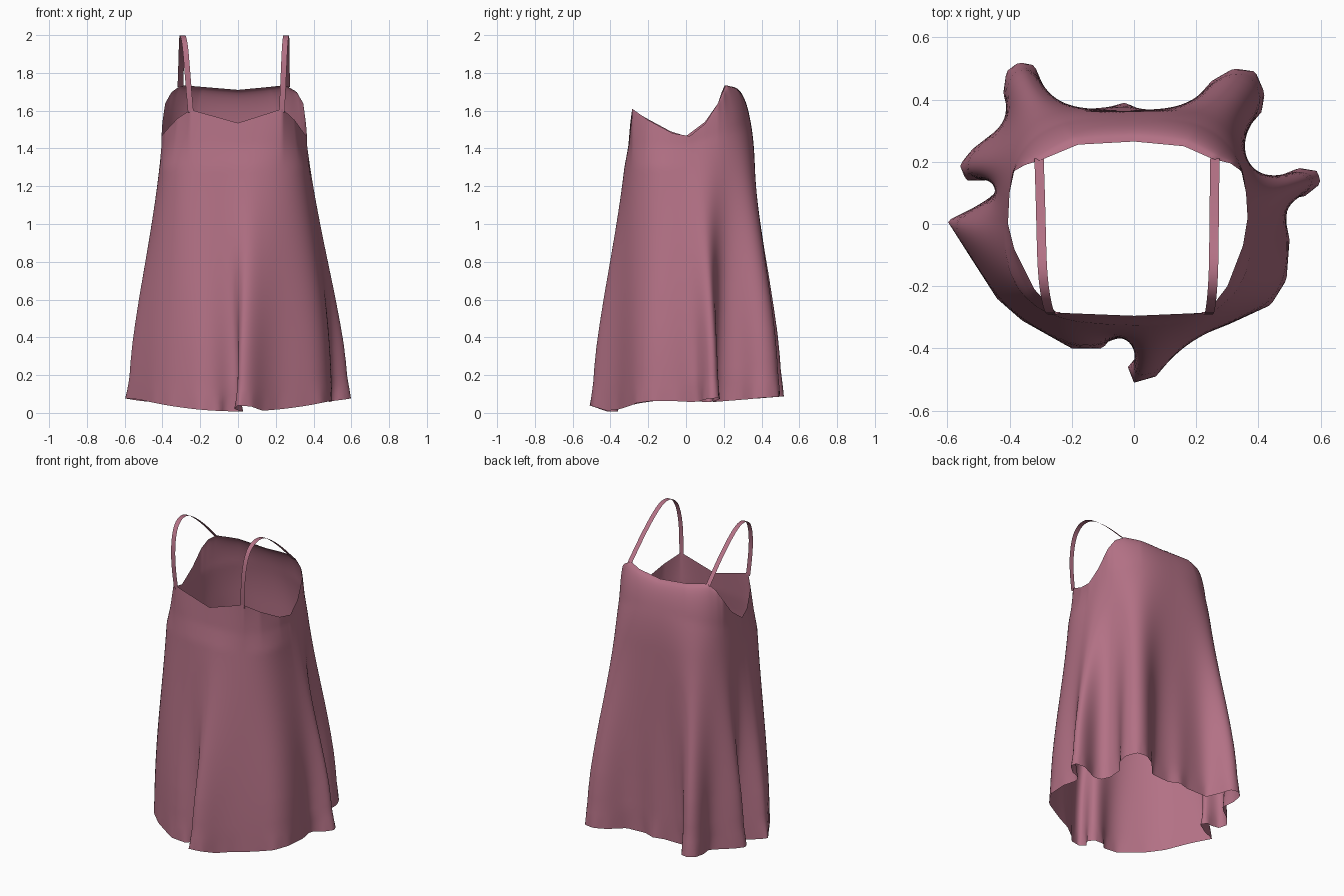
import bpy
import math
from mathutils import Vector

COLUMNS, ROWS = 240, 50
CHEST_Z = 1.3
CENTRE = Vector((-0.02, 0.0))

cube = bpy.data.objects.get("Cube")
if cube:
    bpy.data.objects.remove(cube, do_unlink=True)

# Cloth colour
cloth = bpy.data.materials.new("dusty_rose_cloth")
cloth.use_nodes = True
rose = (0.45, 0.165, 0.235, 1.0)
cloth.diffuse_color = rose
shader = next(n for n in cloth.node_tree.nodes if n.type == "BSDF_PRINCIPLED")
shader.inputs["Base Color"].default_value = rose
shader.inputs["Roughness"].default_value = 0.8


def make_object(name, verts, faces):
    """Create a smooth shaded cloth sheet."""
    mesh = bpy.data.meshes.new(name)
    mesh.from_pydata([tuple(v) for v in verts], [], faces)
    mesh.materials.append(cloth)
    for polygon in mesh.polygons:
        polygon.use_smooth = True
    obj = bpy.data.objects.new(name, mesh)
    bpy.context.scene.collection.objects.link(obj)
    return obj


def resample(points, count):
    """Spread points evenly along a closed outline."""
    pairs = list(zip(points, points[1:] + points[:1]))
    step = sum((b - a).length for a, b in pairs) / count
    result, travelled = [], 0.0
    for a, b in pairs:
        length = (b - a).length
        while len(result) < count and len(result) * step < travelled + length:
            result.append(a.lerp(b, (len(result) * step - travelled) / length))
        travelled += length
    while len(result) < count:
        result.append(points[0].copy())
    return result


def relax(points, times):
    """Soften the folds of a closed outline."""
    for _ in range(times):
        points = [p * 0.5 + (points[i - 1] + points[(i + 1) % len(points)]) * 0.25
                  for i, p in enumerate(points)]
    return points


def angle_of(point):
    return math.atan2(point[1] - CENTRE.y, point[0] - CENTRE.x)


# Folded hem outline, in hundredths, counterclockwise from the front fold
hem_outline = [
    (0, -51), (7, -49), (13, -42), (21, -36), (31, -32), (44, -26), (49, -18),
    (50, -5), (48, 5), (50, 8), (55, 9), (60, 13), (59, 17), (53, 18), (43, 14),
    (38, 15), (35, 20), (35, 29), (41, 36), (42, 42), (39, 49), (32, 50),
    (25, 46), (17, 37), (4, 36), (-3, 39), (-10, 37), (-25, 37), (-29, 44),
    (-32, 51), (-37, 52), (-41, 49), (-42, 42), (-40, 34), (-43, 31), (-52, 24),
    (-56, 19), (-54, 14), (-48, 14), (-44, 15), (-41, 12), (-50, 6), (-60, 1),
    (-53, -10), (-44, -24), (-36, -31), (-20, -40), (-10, -40), (-7, -36),
    (0, -36), (3, -40), (-2, -46)]
hem = resample([Vector(p) / 100 for p in hem_outline], COLUMNS)

# Neckline, armholes and back edge
rim = [Vector(p) for p in (
    (0, -.295, 1.535), (.235, -.285, 1.61), (.3, -.2, 1.55), (.35, -.07, 1.48),
    (.365, .02, 1.465), (.36, .1, 1.53), (.345, .17, 1.64), (.31, .195, 1.7),
    (.25, .21, 1.735), (.16, .25, 1.725), (0, .265, 1.71), (-.18, .255, 1.725),
    (-.3, .205, 1.735), (-.35, .19, 1.7), (-.385, .17, 1.64), (-.4, .1, 1.54),
    (-.405, 0, 1.465), (-.385, -.08, 1.49), (-.32, -.21, 1.56),
    (-.25, -.285, 1.605))]


def rim_at(angle):
    """Point of the top edge in a given direction."""
    for a, b in zip(rim, rim[1:] + rim[:1]):
        start = angle_of(a)
        part = ((angle - start) % math.tau) / ((angle_of(b) - start) % math.tau)
        if part <= 1:
            return a.lerp(b, part)
    return rim[0].copy()


def chest_at(angle):
    """Rounded square section of the chest."""
    c, s = math.cos(angle), math.sin(angle)
    depth = 0.36 if s > 0 else 0.315
    radius = (abs(c / 0.385) ** 3 + abs(s / depth) ** 3) ** (-1 / 3)
    return CENTRE + Vector((c, s)) * radius


def hem_height(p):
    """The hem dips at the front and lifts at the sides and back."""
    front = 0.008 + 0.23 * p.x ** 2 + 0.35 * max(0, -p.y - 0.42)
    back = 0.07 + 0.08 * (p.y - 0.3) + 0.1 * max(0, abs(p.x) - 0.4)
    mix = min(1, max(0, (p.y + 0.15) / 0.3))
    return front + (back - front) * mix * mix * (3 - 2 * mix)


# Dress body: folds relax upward from the hem into the chest and top edge
angles = [angle_of(p) for p in relax(hem, 800)]
tops = [rim_at(a) for a in angles]
chests = [chest_at(a) for a in angles]
bottoms = [hem_height(p) for p in hem]
backs = [max(0, math.sin(a)) for a in angles]
outline, done, verts = hem, 0, []
for row in range(ROWS):
    t = 1 - (1 - row / (ROWS - 1)) ** 1.4
    target = int(10 * min(1, t / 0.08) + 180 * t * t)
    outline = relax(outline, target - done)
    done = target
    for fold, chest, top, low, back in zip(outline, chests, tops, bottoms, backs):
        z = low + (top.z - low) * t
        # Straight bodice at the front, rounded shoulders at the back
        rise = min(1, max(0, (z - CHEST_Z) / (top.z - CHEST_Z)))
        rounded = 1 - math.sqrt(1 - rise * rise)
        p = chest.lerp(top.xy, rise + (rounded - rise) * min(1, back * 4))
        # Skirt opens out below the bust, and from higher up at the back
        start = 1.42 + 0.13 * back
        drop = max(0, (start - z) / (start - low))
        p = p.lerp(fold, math.sin(drop ** 1.15 * math.pi / 2))
        verts.append((p.x, p.y, z))
faces = []
for row in range(ROWS - 1):
    for col in range(COLUMNS):
        a, b = row * COLUMNS + col, row * COLUMNS + (col + 1) % COLUMNS
        faces.append((a, b, b + COLUMNS, a + COLUMNS))
make_object("dress_body", verts, faces)

# Shoulder straps: flat ribbons arching from front to back
strap_path = [(-.283, 1.59), (-.291, 1.7), (-.29, 1.82), (-.262, 1.94),
              (-.21, 1.99), (-.15, 2.003), (-.08, 1.982), (.04, 1.89),
              (.13, 1.805), (.21, 1.725)]


def make_strap(name, front_x, top_x, back_x):
    verts = []
    last = len(strap_path) - 1
    for i, (y, z) in enumerate(strap_path):
        t = i / last
        if t < 0.5:
            x = front_x + (top_x - front_x) * t * 2
        else:
            x = top_x + (back_x - top_x) * (t * 2 - 1)
        verts += [(x - 0.015, y, z), (x + 0.015, y, z)]
    faces = [(2 * i, 2 * i + 1, 2 * i + 3, 2 * i + 2) for i in range(last)]
    strap = make_object(name, verts, faces)
    smooth = strap.modifiers.new("smooth_arch", "SUBSURF")
    smooth.levels = smooth.render_levels = 2
    smooth.boundary_smooth = "PRESERVE_CORNERS"


make_strap("right_strap", -0.25, -0.293, -0.305)
make_strap("left_strap", 0.232, 0.255, 0.26)
